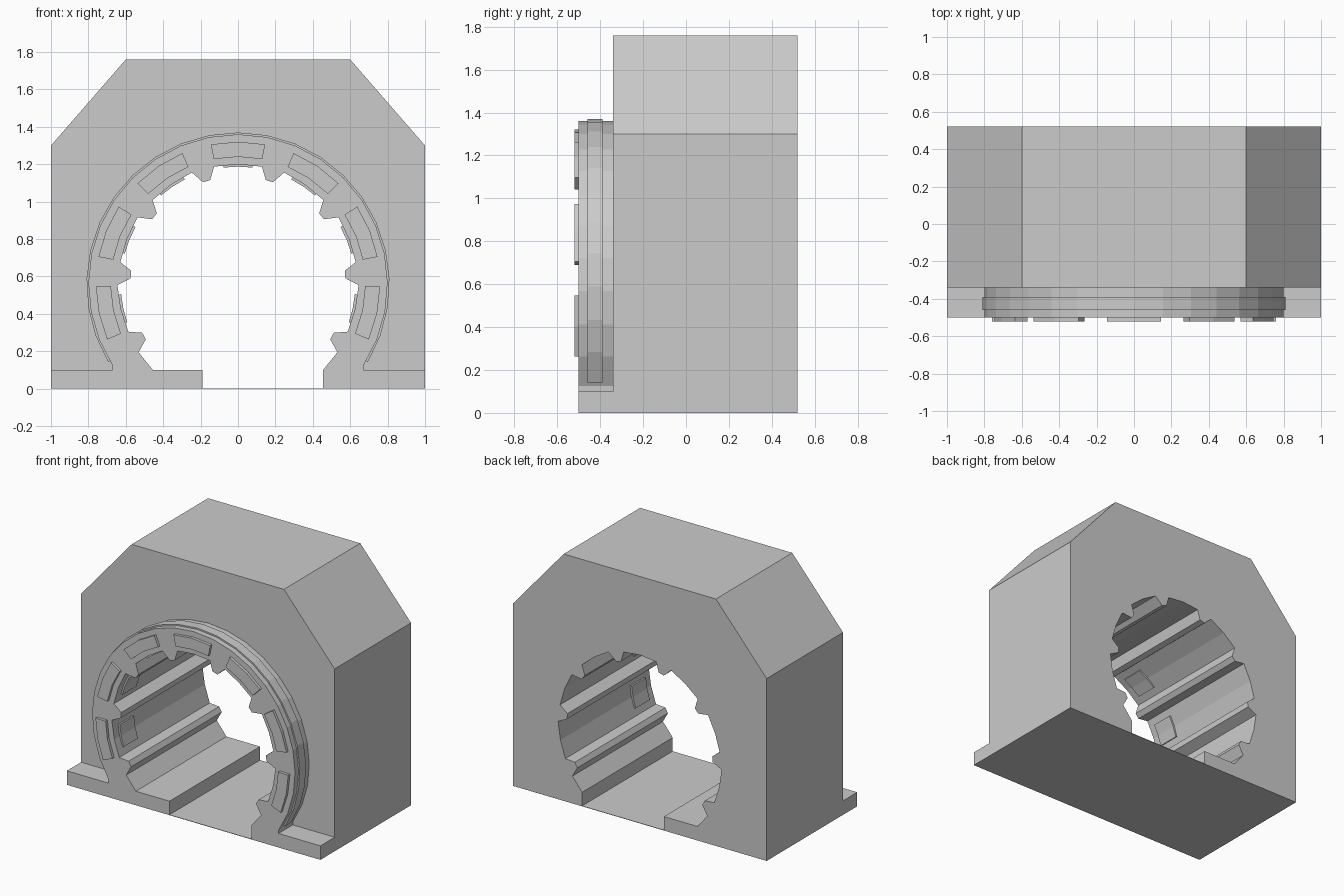
import bpy, bmesh
from math import cos, sin, radians

if "Cube" in bpy.data.objects:
    bpy.data.objects.remove(bpy.data.objects["Cube"])

CZ = 0.56                      # height of the bore axis
BORE, OUTER = 0.64, 0.80       # bore and collar radii
STEP = 34                      # angle between neighbouring teeth

grey = bpy.data.materials.new("plain_grey")
grey.use_nodes = True
GREY = (0.6, 0.6, 0.6, 1)
grey.diffuse_color = GREY
grey.node_tree.nodes["Principled BSDF"].inputs["Base Color"].default_value = GREY


def polar(r, deg):
    return (r * cos(radians(deg)), CZ + r * sin(radians(deg)))


def arc(r, a, b, n):
    return [polar(r, a + (b - a) * i / n) for i in range(n + 1)]


def flipped(points):
    return [(-x, z) for x, z in points]


def extrude(name, outline, y0, y1):
    """Solid with the given x-z outline between two depths."""
    bm = bmesh.new()
    face = bm.faces.new([bm.verts.new((x, y0, z)) for x, z in outline])
    moved = bmesh.ops.extrude_face_region(bm, geom=[face])["geom"]
    for v in moved:
        if isinstance(v, bmesh.types.BMVert):
            v.co.y = y1
    bmesh.ops.recalc_face_normals(bm, faces=bm.faces)
    mesh = bpy.data.meshes.new(name)
    bm.to_mesh(mesh)
    bm.free()
    mesh.materials.append(grey)
    obj = bpy.data.objects.new(name, mesh)
    bpy.context.collection.objects.link(obj)


# Toothed bore outline, right half from the floor up to the crown
half = [(0.455, 0.1)]
for i in range(4):
    mid = -29 + i * STEP
    half += [polar(BORE + 0.005, mid - 5.5), polar(0.575, mid - 2),
             polar(0.575, mid + 2), polar(BORE, mid + 5.5),
             polar(BORE, mid + STEP / 2)]
bore = [(0.455, 0)] + half + flipped(half[-2::-1]) + [(-0.19, 0.1), (-0.19, 0)]

# Chamfered housing block
shell = [(1, 0), (1, 1.3), (0.6, 1.76)]
extrude("housing", bore + flipped(shell) + shell[::-1], -0.34, 0.52)

# Front collar with its foot plate
rim = [(1, 0), (1, 0.1), (0.67, 0.1)] + arc(OUTER, -33, 90, 11)
extrude("front_collar", bore + flipped(rim[:-1]) + rim[::-1], -0.5, -0.34)

# Raised band around the collar
band = arc(0.81, -31, 211, 22) + arc(0.78, 211, -31, 22)
extrude("collar_band", band, -0.46, -0.39)

# Thin floor closing the underside of the bore
extrude("floor", [(-0.19, 0), (0.455, 0), (0.455, 0.003), (-0.19, 0.003)], -0.5, 0.52)

# Raised front plates and small pads inside the bore
for i in range(7):
    mid = 90 + (i - 3) * STEP
    plate = arc(0.76, mid - 11, mid + 11, 2) + arc(0.68, mid + 11, mid - 11, 2)
    extrude("front_plate", plate, -0.52, -0.49)
    pad = arc(0.65, mid - 7, mid + 7, 2) + arc(0.627, mid + 7, mid - 7, 2)
    extrude("bore_pad", pad, -0.44, -0.28)
